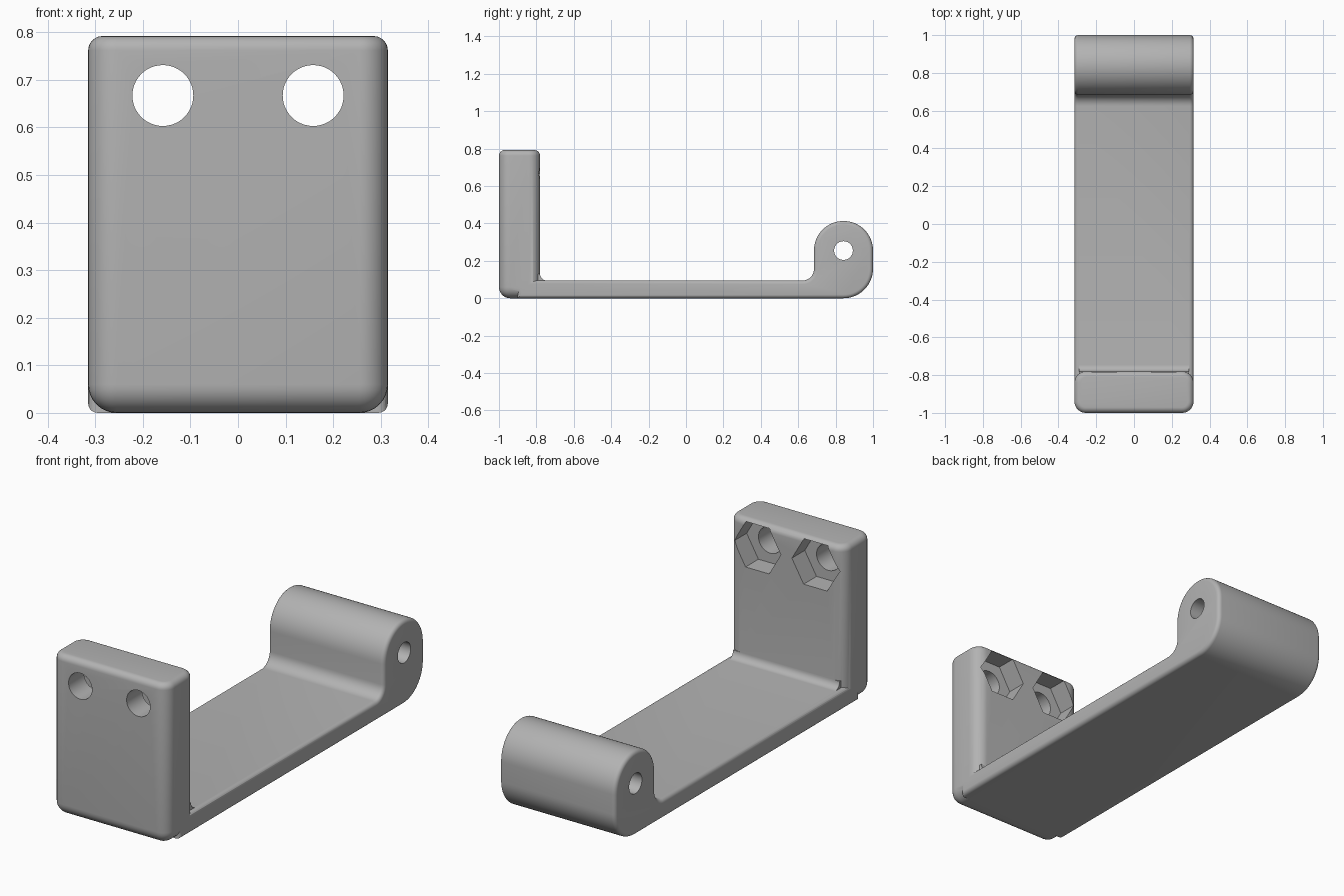
import bpy, bmesh
from math import pi, sin, cos, radians
from mathutils import Matrix

if "Cube" in bpy.data.objects:
    bpy.data.objects.remove(bpy.data.objects["Cube"], do_unlink=True)

HALF_W = 0.315
BARREL_Y, BARREL_Z, BARREL_R = 0.842, 0.255, 0.158
FLOOR_Z = 0.095
PLATE_BACK = -0.78

grey = bpy.data.materials.new("plain grey")
grey.use_nodes = True
GREY = (0.45, 0.45, 0.45, 1)
grey.diffuse_color = GREY
grey.node_tree.nodes["Principled BSDF"].inputs["Base Color"].default_value = GREY


def to_object(name, bm):
    bmesh.ops.recalc_face_normals(bm, faces=bm.faces[:])
    mesh = bpy.data.meshes.new(name)
    bm.to_mesh(mesh)
    bm.free()
    mesh.materials.append(grey)
    obj = bpy.data.objects.new(name, mesh)
    bpy.context.collection.objects.link(obj)
    return obj


def arc(cy, cz, r, start, end, steps=16):
    angles = [radians(start + (end - start) * i / steps) for i in range(steps + 1)]
    return [(cy + r * cos(a), cz + r * sin(a)) for a in angles]


def extrude_profile(name, points, half, rim=0):
    """Extrude a side profile across x, optionally rounding both rims."""
    bm = bmesh.new()
    face = bm.faces.new([bm.verts.new((-half, y, z)) for y, z in points])
    grown = bmesh.ops.extrude_face_region(bm, geom=[face])["geom"]
    for v in grown:
        if isinstance(v, bmesh.types.BMVert):
            v.co.x = half
    if rim:
        edges = [e for e in bm.edges if e.verts[0].co.x == e.verts[1].co.x]
        bmesh.ops.bevel(bm, geom=edges, offset=rim, segments=5, profile=0.5,
                        affect='EDGES', clamp_overlap=False)
    return to_object(name, bm)


def prism(name, sides, radius, depth, location, axis, turn=0):
    bm = bmesh.new()
    bmesh.ops.create_cone(bm, cap_ends=True, segments=sides, radius1=radius,
                          radius2=radius, depth=depth)
    bm.transform(Matrix.Translation(location) @ Matrix.Rotation(pi / 2, 4, axis)
                 @ Matrix.Rotation(turn, 4, 'Z'))
    return to_object(name, bm)


def combine(target, other, operation):
    mod = target.modifiers.new(operation.title(), 'BOOLEAN')
    mod.operation = operation
    mod.solver = 'EXACT'
    mod.object = other
    bpy.ops.object.select_all(action='DESELECT')
    bpy.context.view_layer.objects.active = target
    target.select_set(True)
    bpy.ops.object.modifier_apply(modifier=mod.name)
    bpy.data.objects.remove(other, do_unlink=True)


# Arm: flat floor flowing into the rear barrel
fillet = 0.06
front_of_barrel = BARREL_Y - BARREL_R
profile = [(-0.9, 0)]
profile += arc(BARREL_Y, BARREL_R, BARREL_R, -90, 0)
profile += arc(BARREL_Y, BARREL_Z, BARREL_R, 0, 180, 32)
profile += arc(front_of_barrel - fillet, FLOOR_Z + fillet, fillet, 0, -90, 8)
profile += [(-0.9, FLOOR_Z)]
bracket = extrude_profile("bracket", profile, HALF_W, rim=0.02)

# Upright front plate with rounded edges
bm = bmesh.new()
bmesh.ops.create_cube(bm, size=1)
bm.transform(Matrix.Translation((0, (PLATE_BACK - 1) / 2, 0.396))
             @ Matrix.Diagonal((2 * HALF_W, 1 + PLATE_BACK, 0.792, 1)))


def middle(e):
    return (e.verts[0].co + e.verts[1].co) / 2


uprights = [e for e in bm.edges if abs(e.verts[0].co.z - e.verts[1].co.z) > 0.1]
lower = [e for e in bm.edges if middle(e).z < 0.01 and middle(e).y < PLATE_BACK - 0.01]
bmesh.ops.bevel(bm, geom=uprights + lower, offset=0.06, segments=8, profile=0.5,
                affect='EDGES')
top = [e for e in bm.edges if min(v.co.z for v in e.verts) > 0.791 and
       any(f.normal.z < 0.5 for f in e.link_faces)]
bmesh.ops.bevel(bm, geom=top, offset=0.03, segments=6, profile=0.5, affect='EDGES')
combine(bracket, to_object("front_plate", bm), 'UNION')

# Fillet between plate and floor
r = 0.035
web = [(PLATE_BACK - 0.05, FLOOR_Z - 0.03), (PLATE_BACK + r, FLOOR_Z - 0.03)]
web += arc(PLATE_BACK + r, FLOOR_Z + r, r, 270, 180, 8)
web += [(PLATE_BACK - 0.05, FLOOR_Z + r)]
combine(bracket, extrude_profile("plate_fillet", web, 0.29), 'UNION')

# Pin hole through the barrel
combine(bracket, prism("pin_hole", 40, 0.05, 1, (0, BARREL_Y, BARREL_Z), 'Y'), 'DIFFERENCE')

# Bolt holes with hexagonal nut pockets behind
for side in (-1, 1):
    x, z = side * 0.158, 0.667
    combine(bracket, prism("bolt_hole", 48, 0.064, 0.5, (x, -0.9, z), 'X'), 'DIFFERENCE')
    pocket = prism("nut_pocket", 6, 0.128, 0.2, (x, PLATE_BACK, z), 'X', pi / 2)
    combine(bracket, pocket, 'DIFFERENCE')

bpy.ops.object.select_all(action='DESELECT')
bracket.select_set(True)
bpy.context.view_layer.objects.active = bracket
bpy.ops.object.shade_smooth_by_angle(angle=radians(35))
